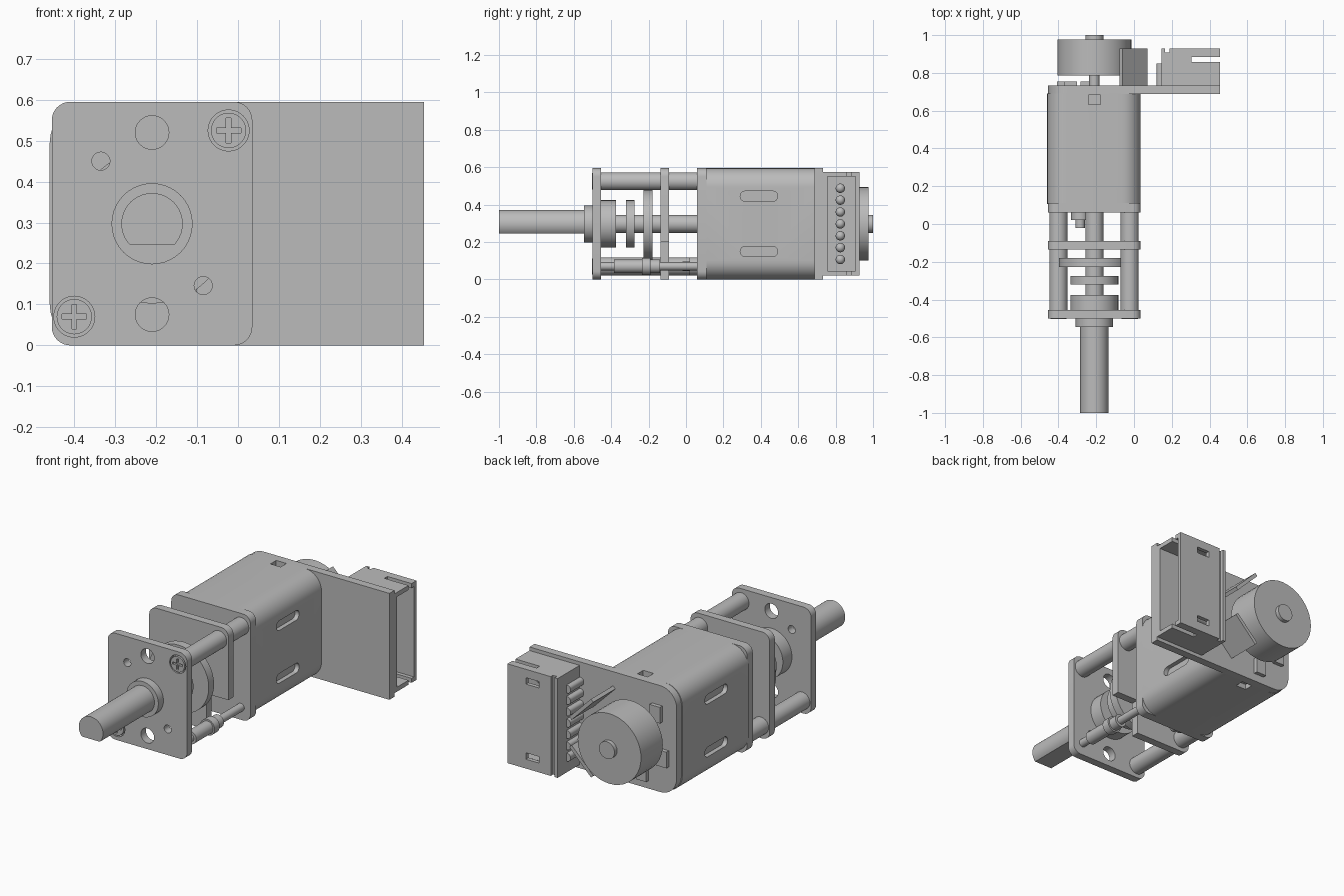
import bpy, bmesh
from math import sin, cos, pi, radians
from mathutils import Matrix, Vector

cube = bpy.data.objects.get("Cube")
if cube:
    bpy.data.objects.remove(cube)

grey = bpy.data.materials.new("plain_grey")
grey.use_nodes = True
grey.diffuse_color = (0.5, 0.5, 0.5, 1)
grey.node_tree.nodes["Principled BSDF"].inputs["Base Color"].default_value = (0.5, 0.5, 0.5, 1)

CX, CZ = -0.21, 0.297      # main gearbox axis
POSTS = [(-0.023, 0.525), (-0.4, 0.07)]


def finish(name, bm):
    bmesh.ops.recalc_face_normals(bm, faces=bm.faces[:])
    mesh = bpy.data.meshes.new(name)
    bm.to_mesh(mesh)
    bm.free()
    mesh.materials.append(grey)
    mesh.shade_smooth()
    mesh.set_sharp_from_angle(angle=radians(30))
    ob = bpy.data.objects.new(name, mesh)
    bpy.context.collection.objects.link(ob)
    return ob


def prism(name, outline, y0, y1):
    """Extrude an x-z outline along y."""
    bm = bmesh.new()
    face = bm.faces.new([bm.verts.new((x, y0, z)) for x, z in outline])
    ext = bmesh.ops.extrude_face_region(bm, geom=[face])["geom"]
    bmesh.ops.translate(bm, vec=(0, y1 - y0, 0),
                        verts=[v for v in ext if isinstance(v, bmesh.types.BMVert)])
    return finish(name, bm)


def circle(x, z, r, n=40):
    return [(x + r * cos(2 * pi * i / n), z + r * sin(2 * pi * i / n)) for i in range(n)]


def rounded(x0, x1, z0, z1, right, left):
    """Rectangle outline with separate radii for its two sides."""
    pts = []
    corners = [(x1, z1, -1, -1, right), (x0, z1, 1, -1, left),
               (x0, z0, 1, 1, left), (x1, z0, -1, 1, right)]
    for q, (x, z, sx, sz, r) in enumerate(corners):
        steps = 8 if r else 0
        for i in range(steps + 1):
            a = pi / 2 * (q + i / max(steps, 1))
            pts.append((x + sx * r + r * cos(a), z + sz * r + r * sin(a)))
    return pts


def rod(name, x, z, r, y0, y1):
    return prism(name, circle(x, z, r), y0, y1)


def box(name, x0, x1, y0, y1, z0, z1):
    return prism(name, rounded(x0, x1, z0, z1, 0, 0), y0, y1)


def cut(ob, *cutters):
    """Subtract the cutters, then discard them."""
    for c in cutters:
        c.hide_render = True
        m = ob.modifiers.new("cut", "BOOLEAN")
        m.operation, m.solver, m.object = "DIFFERENCE", "EXACT", c
    dg = bpy.context.evaluated_depsgraph_get()
    mesh = bpy.data.meshes.new_from_object(ob.evaluated_get(dg))
    ob.modifiers.clear()
    ob.data = mesh
    mesh.shade_smooth()
    mesh.set_sharp_from_angle(angle=radians(30))
    for c in cutters:
        bpy.data.objects.remove(c)
    return ob


# Front plate with bores and screw seats
plate = prism("front_plate", rounded(-0.455, 0.035, 0, 0.595, 0.045, 0.045), -0.5, -0.455)
holes = [(CX, 0.52, 0.041), (CX, 0.075, 0.041), (-0.335, 0.45, 0.022), (-0.085, 0.146, 0.022)]
cut(plate, *[rod("bore", x, z, r, -0.6, -0.4) for x, z, r in holes],
    *[rod("seat", x, z, 0.05, -0.6, -0.475) for x, z in POSTS])

# Posts and cross-head screws
for i, (x, z) in enumerate(POSTS):
    rod(f"post_{i}", x, z, 0.048, -0.456, 0.07)
    head = rod(f"screw_{i}", x, z, 0.043, -0.502, -0.47)
    cut(head, box("slot_a", x - 0.03, x + 0.03, -0.6, -0.488, z - 0.006, z + 0.006),
        box("slot_b", x - 0.006, x + 0.006, -0.6, -0.488, z - 0.03, z + 0.03))

# Output shaft with its flat, collar and gear train
rod("shaft_collar", CX, CZ, 0.099, -0.545, -0.499)
shaft = rod("output_shaft", CX, CZ, 0.075, -1.0, -0.54)
cut(shaft, box("flat", -0.4, 0, -1.1, -0.545, 0.1, 0.247))
rod("inner_shaft", CX, CZ, 0.048, -0.46, 0.07)
rod("first_gear", CX, CZ, 0.127, -0.456, -0.375)
rod("second_gear", CX, CZ, 0.127, -0.32, -0.275)
rod("large_gear", CX, 0.29, 0.188, -0.227, -0.18)

# Side pinion and motor stub
rod("pinion_shaft", -0.025, 0.07, 0.022, -0.456, 0.07)
rod("pinion", -0.025, 0.07, 0.036, -0.385, -0.14)
rod("pinion_collar", -0.025, 0.07, 0.045, -0.235, -0.19)
rod("stub_base", -0.285, 0.07, 0.048, 0.02, 0.07)
rod("stub_tip", -0.285, 0.07, 0.025, -0.02, 0.02)

# Middle plate with a cleared corner
middle = prism("middle_plate", rounded(-0.455, 0.035, 0, 0.595, 0.045, 0.045), -0.135, -0.09)
cut(middle, box("corner", -0.1, 0.1, -0.2, 0, -0.1, 0.2))

# Motor can with side vents and square dimples
prism("motor_front", rounded(-0.455, 0.035, 0, 0.595, 0.045, 0.045), 0.06, 0.11)
motor = prism("motor_can", rounded(-0.46, 0.035, 0, 0.595, 0.1, 0.1), 0.105, 0.69)
cutters = []
for x in (-0.46, 0.035):
    for z in (0.15, 0.445):
        slot = prism("vent", rounded(-0.1, 0.1, -0.027, 0.027, 0.026, 0.026), -0.025, 0.025)
        slot.data.transform(Matrix.Translation((x, 0.39, z)) @ Matrix.Rotation(pi / 2, 4, "Z"))
        cutters.append(slot)
for z in (0, 0.595):
    cutters.append(box("dimple", CX - 0.032, CX + 0.032, 0.632, 0.683, z - 0.03, z + 0.03))
cut(motor, *cutters)

# Circuit board and small chips
prism("circuit_board", rounded(-0.455, 0.455, 0, 0.595, 0, 0.1), 0.688, 0.733)
for i, (x, z) in enumerate([(-0.335, 0.44), (-0.375, 0.2), (-0.25, 0.09)]):
    box(f"chip_{i}", x - 0.032, x + 0.032, 0.73, 0.755, z - 0.045, z + 0.045)

# Encoder disc on the rear shaft
rod("rear_shaft", CX, CZ, 0.027, 0.72, 0.8)
rod("encoder_disc", CX, CZ, 0.196, 0.785, 0.977)
rod("disc_hub", CX, CZ, 0.048, 0.97, 1.0)

# Two slanted sensors beside the disc
for name, side in (("upper_sensor", 1), ("lower_sensor", -1)):
    sensor = box(name, -0.095, 0.095, 0.73, 0.928, -0.01, 0.01)
    sensor.data.transform(Matrix.Translation((-0.002, 0, CZ + side * 0.145))
                          @ Matrix.Rotation(side * pi / 4, 4, "Y"))

# Connector shell open to the side
shell = box("connector_shell", 0.145, 0.455, 0.73, 0.928, 0.02, 0.575)
cut(shell, box("cavity", 0.175, 0.5, 0.757, 0.905, 0.045, 0.55),
    box("key_slots", 0.305, 0.5, 0.857, 0.884, -0.1, 0.7),
    box("groove", 0.163, 0.187, 0.908, 1.0, -0.1, 0.7),
    *[box("window", 0.26, 0.34, 0.89, 1.0, z - 0.018, z + 0.018) for z in (0.09, 0.51)])

# Connector pins with round tips, and their solder tails
for i in range(7):
    z = CZ + (i - 3) * 0.0635
    pin = rod(f"pin_{i}", 0, 0, 0.025, 0, 0.16)
    pin.data.transform(Matrix.Translation((0.16, 0.825, z)) @ Matrix.Rotation(-pi / 2, 4, "Z"))
    bm = bmesh.new()
    bmesh.ops.create_uvsphere(bm, u_segments=16, v_segments=10, radius=0.025)
    bmesh.ops.translate(bm, vec=Vector((0.32, 0.825, z)), verts=bm.verts[:])
    finish(f"pin_tip_{i}", bm)
    tail = prism(f"solder_tail_{i}", rounded(0.12, 0.16, z - 0.022, z + 0.022, 0, 0.018), 0.73, 0.85)
